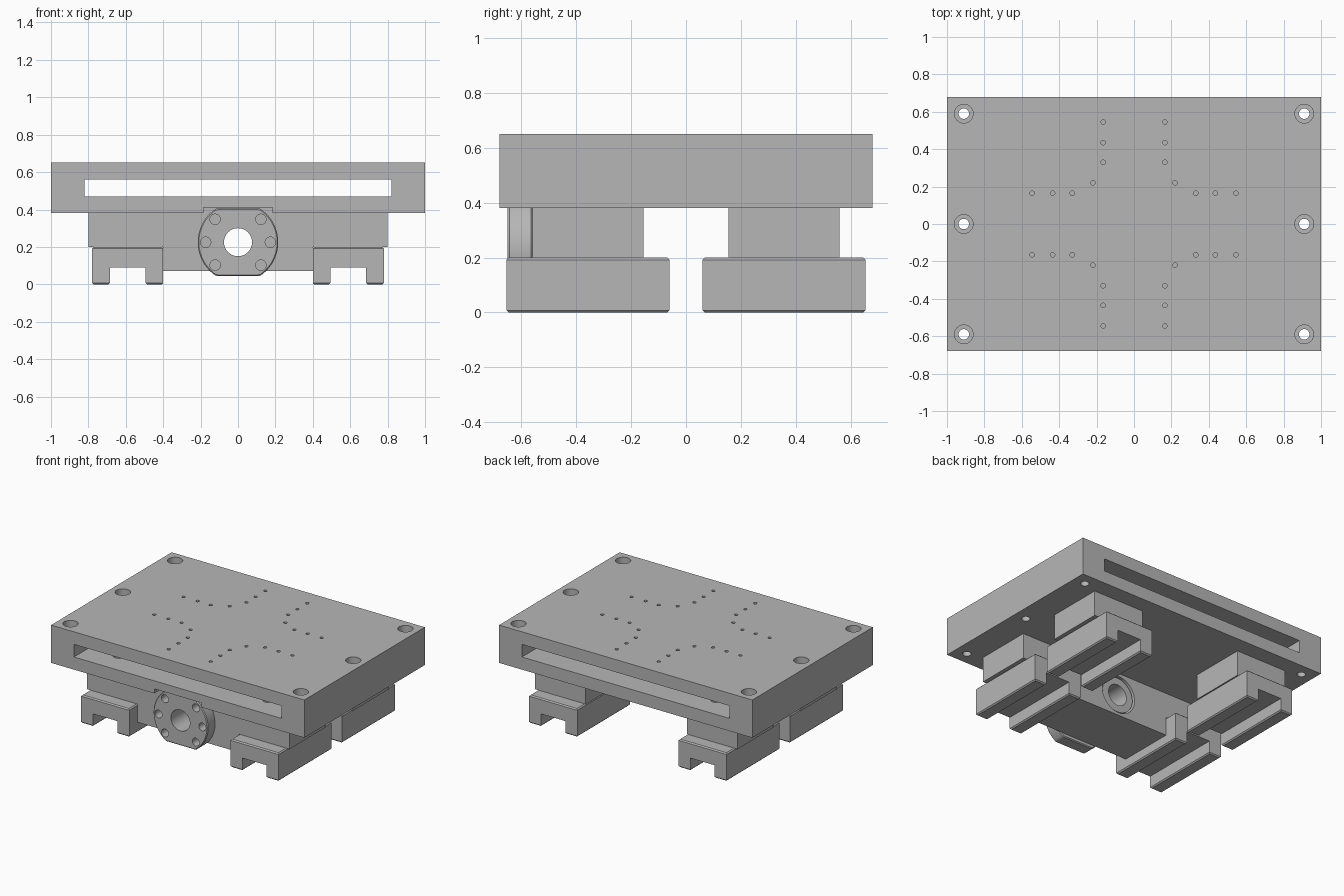
import bpy, bmesh, math
from mathutils import Matrix, Vector

if "Cube" in bpy.data.objects:
    bpy.data.objects.remove(bpy.data.objects["Cube"])

metal = bpy.data.materials.new("machined grey")
metal.use_nodes = True
grey = (0.47, 0.47, 0.47, 1)
metal.diffuse_color = grey
metal.node_tree.nodes["Principled BSDF"].inputs["Base Color"].default_value = grey


def finish(name, bm):
    bmesh.ops.recalc_face_normals(bm, faces=bm.faces)
    mesh = bpy.data.meshes.new(name)
    bm.to_mesh(mesh)
    bm.free()
    mesh.materials.append(metal)
    ob = bpy.data.objects.new(name, mesh)
    bpy.context.collection.objects.link(ob)
    return ob


def activate(ob):
    bpy.ops.object.select_all(action='DESELECT')
    ob.select_set(True)
    bpy.context.view_layer.objects.active = ob


def add_box(bm, x0, x1, y0, y1, z0, z1):
    size = Matrix.Diagonal((x1 - x0, y1 - y0, z1 - z0, 1))
    centre = Vector((x0 + x1, y0 + y1, z0 + z1)) / 2
    bmesh.ops.create_cube(bm, size=1, matrix=Matrix.Translation(centre) @ size)


def add_rod(bm, axis, a, b, start, end, r, segs=32):
    """Cylinder along z at (x=a, y=b), or along y at (x=a, z=b)."""
    mid = (start + end) / 2
    if axis == 'z':
        m = Matrix.Translation((a, b, mid))
    else:
        m = Matrix.Translation((a, mid, b)) @ Matrix.Rotation(math.pi / 2, 4, 'X')
    bmesh.ops.create_cone(bm, cap_ends=True, segments=segs, radius1=r, radius2=r,
                          depth=abs(end - start), matrix=m)


def prism(points, y0, y1):
    """Extrude an x-z profile along y."""
    bm = bmesh.new()
    face = bm.faces.new([bm.verts.new((x, y0, z)) for x, z in points])
    out = bmesh.ops.extrude_face_region(bm, geom=[face])
    moved = [v for v in out["geom"] if isinstance(v, bmesh.types.BMVert)]
    bmesh.ops.translate(bm, verts=moved, vec=(0, y1 - y0, 0))
    return bm


def chamfer(bm, coord, levels, width):
    """Chamfer the edges lying in the given planes."""
    edges = [e for e in bm.edges if any(
        all(abs(v.co[coord] - s) < 1e-4 for v in e.verts) for s in levels)]
    bmesh.ops.bevel(bm, geom=edges, offset=width, segments=1, affect='EDGES')


def cut(ob, bm):
    cutter = finish("cutter", bm)
    cutter.hide_render = True
    mod = ob.modifiers.new("cut", 'BOOLEAN')
    mod.operation = 'DIFFERENCE'
    mod.solver = 'EXACT'
    mod.object = cutter
    activate(ob)
    bpy.ops.object.modifier_apply(modifier=mod.name)
    bpy.data.objects.remove(cutter)


def smooth(ob):
    activate(ob)
    bpy.ops.object.shade_smooth_by_angle(angle=math.radians(30))


# Table plate with a long slot running front to back
bm = bmesh.new()
add_box(bm, -1, 1, -0.68, 0.68, 0.38, 0.65)
plate = finish("table_plate", bm)
bm = bmesh.new()
add_box(bm, -0.82, 0.82, -0.8, 0.8, 0.47, 0.56)
cut(plate, bm)

# Through holes at the sides and the cross pattern of small tapped holes
bm = bmesh.new()
for sx in (-1, 1):
    for y in (-0.59, 0, 0.59):
        add_rod(bm, 'z', sx * 0.91, y, 0.3, 0.7, 0.028)
    for sy in (-1, 1):
        spots = [(0.22, 0.22)]
        for d in (0.33, 0.435, 0.545):
            spots += [(0.165, d), (d, 0.165)]
        for x, y in spots:
            add_rod(bm, 'z', sx * x, sy * y, 0.52, 0.7, 0.012, 16)
cut(plate, bm)

# Counterbores, bolt pockets in the slot floor, and the flange clearance notch
bm = bmesh.new()
for x in (-0.91, 0.91):
    for y in (-0.59, 0, 0.59):
        add_rod(bm, 'z', x, y, 0.56, 0.7, 0.05)
for x, y in ((-0.59, -0.49), (0.59, -0.49), (-0.59, 0.49)):
    add_rod(bm, 'z', x, y, 0.41, 0.52, 0.045)
add_box(bm, -0.185, 0.185, -0.75, -0.56, 0.3, 0.412)
cut(plate, bm)
smooth(plate)

# Front cross bar with the deeper nut housing in its middle
half = [(0.4, 0.07), (0.4, 0.2), (0.8, 0.2), (0.8, 0.38)]
bar = finish("nut_housing", prism(half + [(-x, z) for x, z in reversed(half)], -0.56, -0.155))
bm = bmesh.new()
add_rod(bm, 'y', 0, 0.225, -0.7, 0, 0.135, 48)
cut(bar, bm)
smooth(bar)

# Ball nut sleeve inside the housing
bm = bmesh.new()
add_rod(bm, 'y', 0, 0.225, -0.57, -0.165, 0.125, 48)
sleeve = finish("nut_sleeve", bm)

# Round nut flange with flat top and bottom
outline = []
for i in range(96):
    a = math.tau * i / 96
    outline.append((0.215 * math.cos(a), 0.225 + max(-0.18, min(0.18, 0.215 * math.sin(a)))))
bm = prism(outline, -0.65, -0.56)
chamfer(bm, 1, (-0.65, -0.56), 0.006)
flange = finish("nut_flange", bm)

# Screw bore and the six flange bolt holes
for ob in (sleeve, flange):
    bm = bmesh.new()
    add_rod(bm, 'y', 0, 0.225, -0.8, 0, 0.075, 48)
    if ob is flange:
        for deg in (0, 45, 135, 180, 225, 315):
            a = math.radians(deg)
            add_rod(bm, 'y', 0.173 * math.cos(a), 0.225 + 0.173 * math.sin(a),
                    -0.7, -0.585, 0.028, 24)
    cut(ob, bm)
    smooth(ob)

# Rear spacers and the four rail carriages
for side, sx in (("left", 1), ("right", -1)):
    bm = bmesh.new()
    xs = sorted((sx * 0.4, sx * 0.8))
    add_box(bm, xs[0], xs[1], 0.155, 0.56, 0.2, 0.38)
    finish("rear_spacer_" + side, bm)
    for end, y0, y1 in (("front", -0.655, -0.06), ("rear", 0.06, 0.655)):
        leg = [(0.095, 0.09), (0.095, 0), (0.19, 0), (0.19, 0.2)]
        profile = leg + [(-x, z) for x, z in reversed(leg)]
        bm = prism([(sx * 0.59 + x, z) for x, z in profile], y0, y1)
        chamfer(bm, 2, (0, 0.2), 0.008)
        finish("carriage_" + end + "_" + side, bm)
